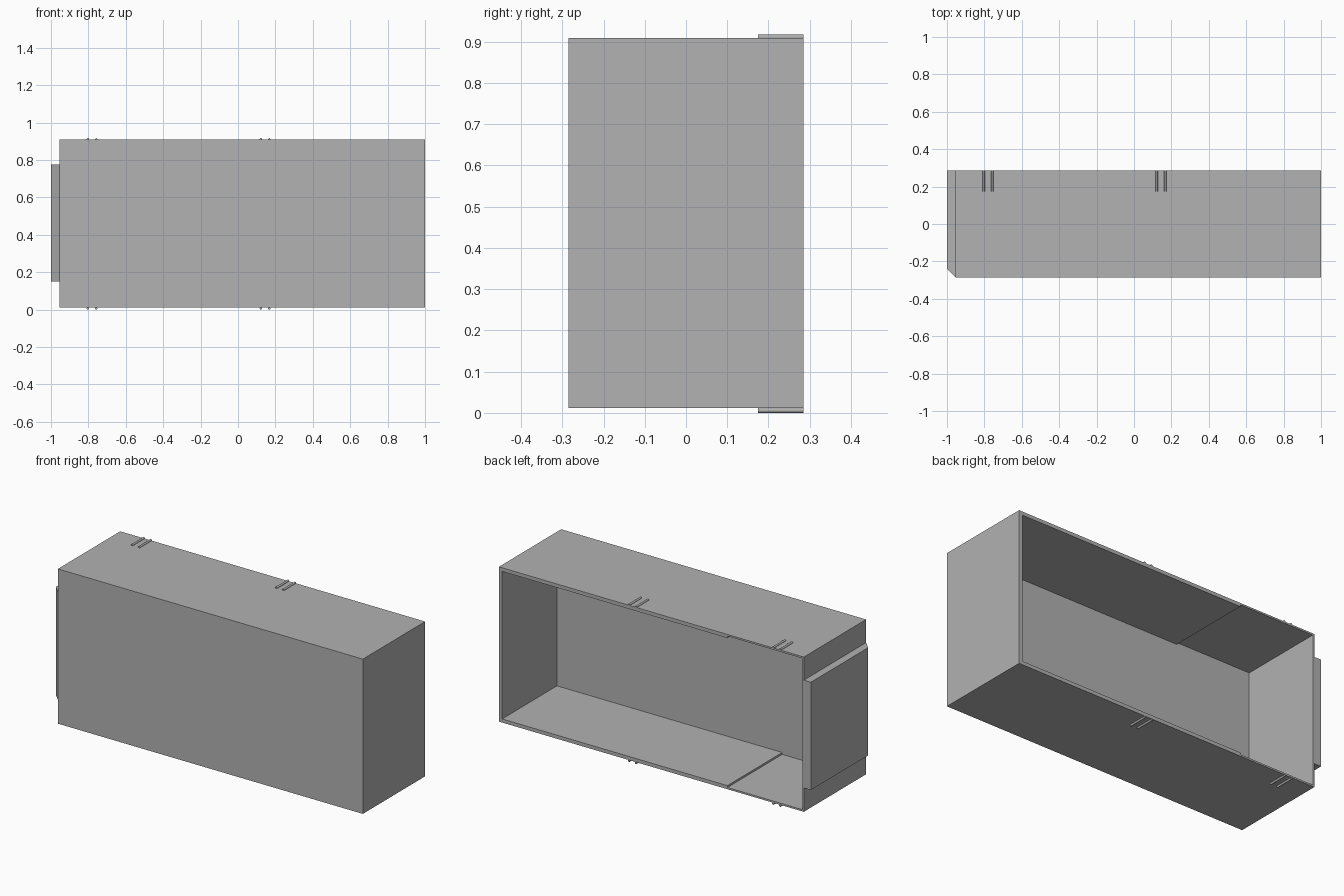
import bpy, bmesh, math

default = bpy.data.objects.get("Cube")
if default:
    bpy.data.objects.remove(default, do_unlink=True)

grey = bpy.data.materials.new("mid_grey")
grey.use_nodes = True
colour = (0.445, 0.445, 0.445, 1)
grey.diffuse_color = colour
grey.node_tree.nodes["Principled BSDF"].inputs["Base Color"].default_value = colour

LEFT, RIGHT = 1.0, -0.955
FRONT, BACK = -0.285, 0.285
BOTTOM, TOP = 0.012, 0.909


def prism(name, profile, offset):
    """Extrude a closed 3D outline along an offset vector."""
    bm = bmesh.new()
    face = bm.faces.new([bm.verts.new(p) for p in profile])
    extruded = bmesh.ops.extrude_face_region(bm, geom=[face])["geom"]
    verts = [v for v in extruded if isinstance(v, bmesh.types.BMVert)]
    bmesh.ops.translate(bm, verts=verts, vec=offset)
    bmesh.ops.recalc_face_normals(bm, faces=bm.faces)
    mesh = bpy.data.meshes.new(name)
    bm.to_mesh(mesh)
    bm.free()
    mesh.materials.append(grey)
    obj = bpy.data.objects.new(name, mesh)
    bpy.context.collection.objects.link(obj)
    return obj


# Main casing
outline = [(RIGHT, BOTTOM), (LEFT, BOTTOM), (LEFT, TOP), (RIGHT, TOP)]
casing = prism("casing", [(x, FRONT, z) for x, z in outline], (0, BACK - FRONT, 0))

# Cavity open at the back, with thinner walls towards the right end
thick, thin, step_x, front_wall = 0.021, 0.01, -0.465, 0.068
cavity_outline = [
    (RIGHT + thin, BOTTOM + thin), (step_x, BOTTOM + thin),
    (step_x, BOTTOM + thick), (LEFT - thick, BOTTOM + thick),
    (LEFT - thick, TOP - thick), (step_x, TOP - thick),
    (step_x, TOP - thin), (RIGHT + thin, TOP - thin),
]
cutter = prism("cavity_cutter", [(x, FRONT + front_wall, z) for x, z in cavity_outline], (0, 1, 0))
cutter.hide_render = True
cut = casing.modifiers.new("cavity", "BOOLEAN")
cut.operation = "DIFFERENCE"
cut.solver = "EXACT"
cut.object = cutter
bpy.context.view_layer.objects.active = casing
bpy.ops.object.modifier_apply(modifier=cut.name)
bpy.data.objects.remove(cutter, do_unlink=True)

# Raised side block with a bevelled front corner
block = [(RIGHT, FRONT), (RIGHT, BACK), (-1, BACK), (-1, -0.24)]
prism("side_block", [(x, y, 0.15) for x, y in block], (0, 0, 0.625))

# Paired rods at the back edge of the top and underside
for z, place in ((TOP + 0.002, "top"), (BOTTOM - 0.006, "bottom")):
    for i, x in enumerate((-0.803, -0.758, 0.122, 0.167)):
        bpy.ops.mesh.primitive_cylinder_add(
            vertices=16, radius=0.006, depth=0.11,
            location=(x, 0.23, z), rotation=(math.pi / 2, 0, 0))
        rod = bpy.context.object
        rod.name = f"{place}_rod_{i + 1}"
        rod.data.materials.append(grey)
        bpy.ops.object.shade_smooth_by_angle(angle=math.radians(40))
